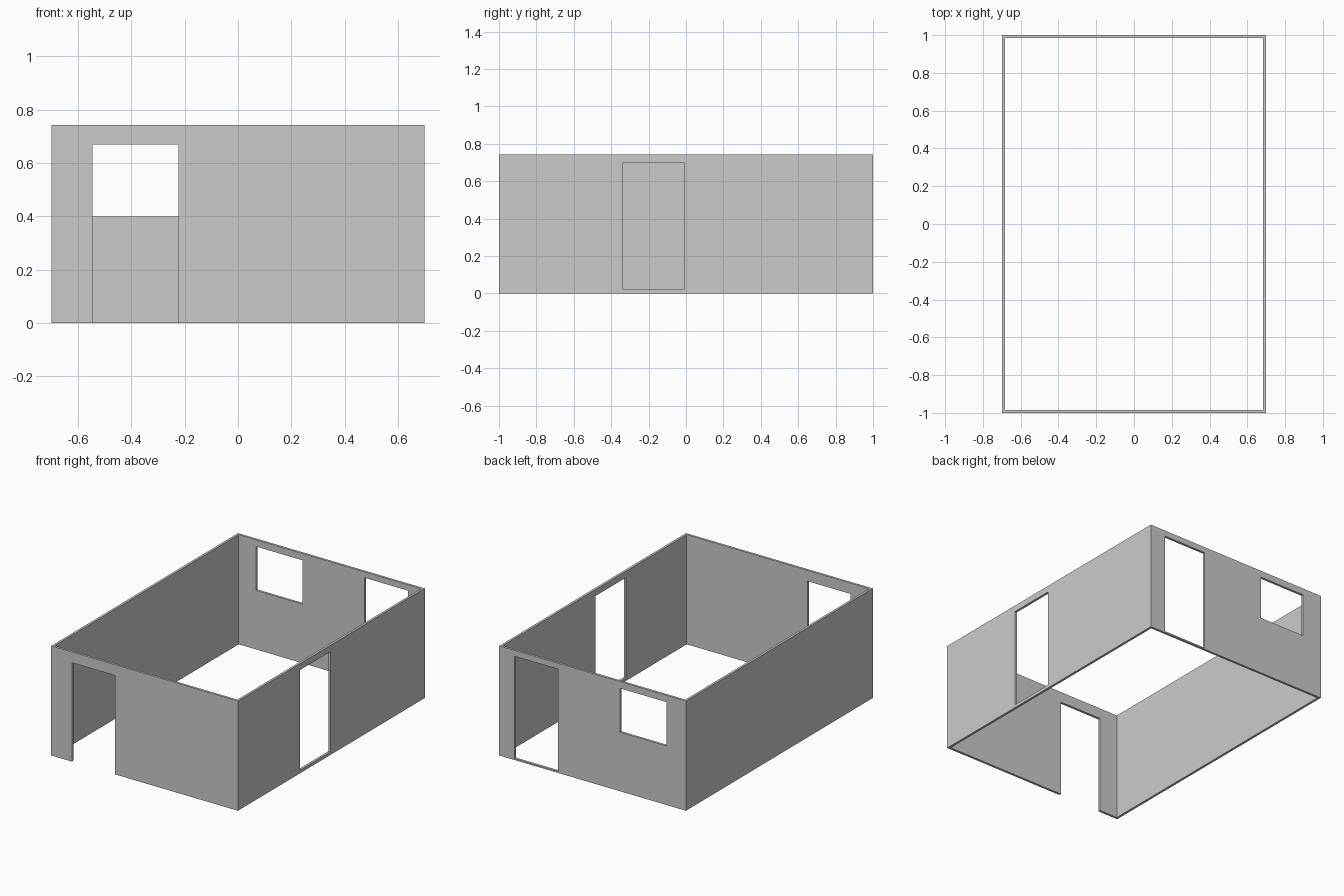
import bpy, bmesh

if "Cube" in bpy.data.objects:
    bpy.data.objects.remove(bpy.data.objects["Cube"])

W, L, H, T = 1.4, 2.0, 0.743, 0.016   # width, length, height, wall thickness

# Wall shell: rectangular ring extruded upwards
bm = bmesh.new()
rings = []
for z in (0, H):
    for inset in (0, T):
        x, y = W / 2 - inset, L / 2 - inset
        rings.append([bm.verts.new((sx * x, sy * y, z))
                      for sx, sy in ((-1, -1), (1, -1), (1, 1), (-1, 1))])
out_low, in_low, out_top, in_top = rings
for a, b in ((out_low, out_top), (out_top, in_top), (in_top, in_low), (in_low, out_low)):
    for i in range(4):
        j = (i + 1) % 4
        bm.faces.new((a[i], a[j], b[j], b[i]))
bmesh.ops.recalc_face_normals(bm, faces=bm.faces)
mesh = bpy.data.meshes.new("walls")
bm.to_mesh(mesh)
bm.free()
walls = bpy.data.objects.new("walls", mesh)
bpy.context.collection.objects.link(walls)


def cut_opening(name, x0, x1, y0, y1, z0, z1):
    """Cut a box-shaped opening through the walls."""
    bpy.ops.mesh.primitive_cube_add(
        size=1, location=((x0 + x1) / 2, (y0 + y1) / 2, (z0 + z1) / 2))
    cutter = bpy.context.object
    cutter.name = name
    cutter.scale = (x1 - x0, y1 - y0, z1 - z0)
    cutter.hide_render = True
    cutter.hide_set(True)
    cutter.display_type = 'WIRE'
    mod = walls.modifiers.new(name, 'BOOLEAN')
    mod.operation = 'DIFFERENCE'
    mod.solver = 'EXACT'
    mod.object = cutter


# Openings: front door runs to the floor, the others keep a sill
cut_opening("front_door_cutter", -0.546, -0.223, -1.1, -0.9, -0.1, 0.67)
cut_opening("back_window_cutter", -0.555, -0.207, 0.9, 1.1, 0.40, 0.697)
cut_opening("back_door_cutter", 0.258, 0.585, 0.9, 1.1, 0.01, 0.703)
cut_opening("side_door_cutter", 0.6, 0.8, -0.336, -0.01, 0.021, 0.70)
